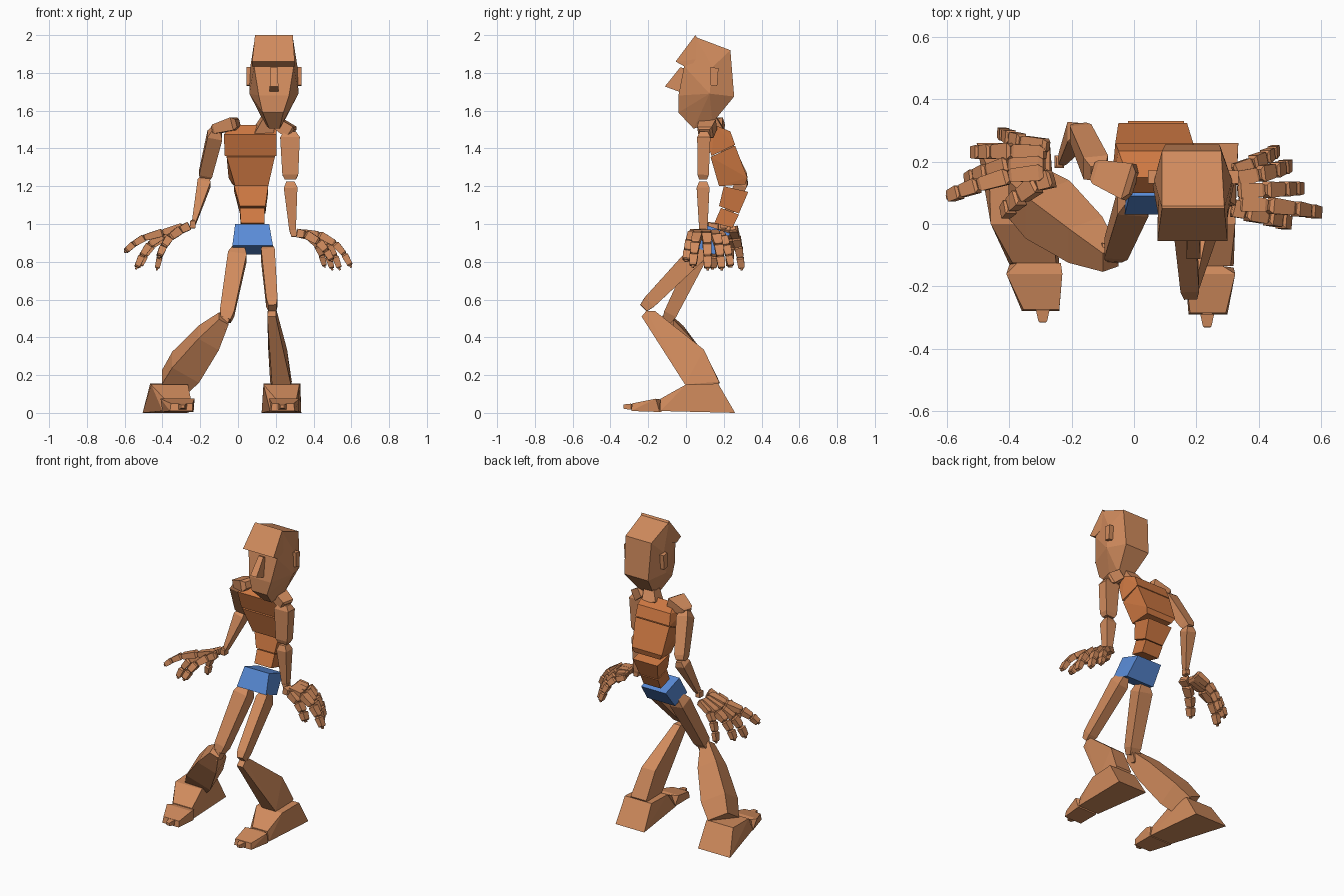
import bpy, bmesh
from mathutils import Vector


def material(name, color):
    m = bpy.data.materials.new(name)
    m.diffuse_color = (*color, 1)
    return m


SKIN = material("skin", (0.64, 0.26, 0.11))
ORANGE = material("orange", (0.62, 0.19, 0.055))
BLUE = material("blue", (0.10, 0.26, 0.68))


def finish(name, bm, mat):
    bmesh.ops.recalc_face_normals(bm, faces=bm.faces)
    me = bpy.data.meshes.new(name)
    bm.to_mesh(me)
    bm.free()
    me.materials.append(mat)
    ob = bpy.data.objects.new(name, me)
    bpy.context.collection.objects.link(ob)
    return ob


def slab(name, rows, mat=SKIN):
    """Convex block from side-profile rows (y, z, x_min, x_max)."""
    bm = bmesh.new()
    for y, z, x0, x1 in rows:
        bm.verts.new((x0, y, z))
        bm.verts.new((x1, y, z))
    res = bmesh.ops.convex_hull(bm, input=bm.verts[:])
    bmesh.ops.delete(bm, geom=[v for v in bm.verts if not v.link_faces], context='VERTS')
    bmesh.ops.dissolve_limit(bm, angle_limit=0.05, verts=bm.verts, edges=bm.edges)
    return finish(name, bm, mat)


def bone(name, p0, p1, stations, ref=(1, 0, 0), mat=SKIN):
    """Four-sided tapered bar; stations are (t, half_width, half_depth)."""
    p0, p1 = Vector(p0), Vector(p1)
    a = (p1 - p0).normalized()
    s = Vector(ref)
    s = (s - a * s.dot(a)).normalized()
    d = a.cross(s)
    bm = bmesh.new()
    rings = []
    for t, w, h in stations:
        c = p0.lerp(p1, t)
        rings.append([bm.verts.new(c + s * w * i + d * h * j)
                      for i, j in ((1, 1), (-1, 1), (-1, -1), (1, -1))])
    for r, q in zip(rings, rings[1:]):
        for i in range(4):
            k = (i + 1) % 4
            bm.faces.new((r[i], r[k], q[k], q[i]))
    bm.faces.new(rings[0])
    bm.faces.new(rings[-1])
    return finish(name, bm, mat)


def taper(w0, d0, w1, d1):
    return [(0, w0 * .6, d0 * .6), (.12, w0, d0), (.9, w1, d1), (1, w1 * .7, d1 * .7)]


# Head, brow, nose, ears and neck
slab("head", [(.05, 1.99, .09, .29), (.235, 1.92, .09, .28), (.255, 1.675, .10, .275),
              (.14, 1.83, .065, .315), (.125, 1.69, .06, .32), (.14, 1.535, .14, .24),
              (.04, 1.505, .165, .22), (-.04, 1.59, .13, .24), (-.04, 1.68, .11, .27),
              (-.01, 1.835, .085, .295)])
slab("brow", [(.05, 2.0, .09, .29), (-.055, 1.86, .075, .30), (-.01, 1.835, .075, .30),
              (.12, 1.88, .08, .30)])
slab("nose", [(-.03, 1.83, .172, .208), (-.112, 1.728, .168, .214), (-.035, 1.70, .168, .214),
              (.0, 1.82, .172, .208)])
for side, x0, x1 in (("right", .045, .09), ("left", .29, .335)):
    slab(side + "_ear", [(.13, 1.83, x0, x1), (.172, 1.825, x0, x1),
                         (.165, 1.73, x0, x1), (.13, 1.735, x0, x1)])
bone("neck", (.13, .16, 1.47), (.17, .12, 1.57), taper(.05, .05, .035, .035))

# Torso blocks curving back and forward along the spine
slab("chest", [(.10, 1.475, -.075, .205), (.15, 1.525, -.02, .205), (.235, 1.49, -.05, .19),
               (.26, 1.42, -.06, .19), (.135, 1.36, -.07, .205)], ORANGE)
slab("ribs", [(.26, 1.415, -.06, .19), (.325, 1.245, -.05, .17), (.315, 1.21, -.03, .16),
              (.175, 1.20, -.015, .16), (.13, 1.355, -.06, .195)], ORANGE)
slab("waist", [(.20, 1.20, -.02, .16), (.33, 1.17, -.02, .16), (.28, 1.055, .01, .145),
               (.175, 1.095, .01, .145)], ORANGE)
slab("abdomen", [(.185, 1.085, .01, .14), (.28, 1.05, .01, .14), (.245, .98, .015, .14),
                 (.15, 1.005, .015, .14)], ORANGE)
slab("pelvis", [(.09, 1.0, -.015, .165), (.03, .885, -.03, .185), (.15, .838, -.025, .18),
                (.235, .95, -.015, .165)], BLUE)

# Arms
bone("right_collar", (0, .13, 1.535), (-.13, .17, 1.50), taper(.035, .06, .025, .04), (0, 0, 1))
bone("right_upper_arm", (-.115, .165, 1.50), (-.178, .305, 1.24), taper(.04, .04, .035, .03))
bone("right_forearm", (-.172, .305, 1.245), (-.235, .20, 1.0), taper(.035, .035, .013, .02))
bone("left_collar", (.21, .12, 1.535), (.29, .10, 1.48), taper(.03, .045, .035, .04), (0, 0, 1))
bone("left_upper_arm", (.275, .095, 1.49), (.277, .09, 1.235), taper(.052, .035, .042, .03))
bone("left_forearm", (.277, .09, 1.225), (.29, .092, .945), taper(.036, .034, .018, .022))


def hand(side, wrist, fingers):
    """Each finger is a bent chain: palm bone, three joints and a small tip."""
    wrist = Vector(wrist)
    bone(side + "_wrist", wrist + Vector((0, 0, .02)), wrist - Vector((0, 0, .025)),
         taper(.015, .02, .015, .02))
    for name, base, tip, size in fingers:
        base, tip = Vector(base), Vector(tip)
        start = wrist.lerp(base, .3)
        start.y = wrist.y + (base.y - wrist.y) * .75
        bend = Vector((base.x + (tip.x - base.x) * .65, (base.y + tip.y) / 2,
                       base.z + (tip.z - base.z) * .2))

        def at(t):
            return base.lerp(bend, t).lerp(bend.lerp(tip, t), t)
        pts = [start] + [at(t) for t in (0, .42, .72, .96, 1.0)]
        for i, (p, q) in enumerate(zip(pts, pts[1:])):
            w = size * (.026, .026, .024, .022, .008)[i]
            label = ("palm", "base", "middle", "end", "tip")[i]
            bone(f"{side}_{name}_{label}", p, q, taper(w, w * .8, w * .85, w * .65), (0, 1, 0))


hand("right", (-.24, .20, 1.0), [
    ("thumb", (-.31, .13, .965), (-.42, .03, .82), 1.1),
    ("index", (-.40, .155, .955), (-.60, .085, .85), 1),
    ("middle", (-.40, .19, .94), (-.54, .14, .76), 1),
    ("ring", (-.39, .235, .93), (-.52, .23, .77), 1),
    ("little", (-.36, .265, .93), (-.43, .295, .755), .9)])
hand("left", (.295, .09, .955), [
    ("thumb", (.36, .04, .945), (.50, .0, .80), 1.1),
    ("index", (.43, .06, .945), (.60, .035, .77), 1),
    ("middle", (.42, .11, .945), (.54, .115, .755), 1),
    ("ring", (.40, .16, .94), (.50, .19, .755), 1),
    ("little", (.38, .195, .93), (.46, .24, .77), .9)])

# Legs
bone("right_thigh", (.005, .09, .875), (-.065, -.10, .49), taper(.05, .045, .038, .035))
bone("right_knee", (-.07, -.09, .51), (-.095, -.10, .44), taper(.03, .03, .03, .03))
bone("right_shin", (-.075, -.115, .50), (-.345, .10, .155),
     [(0, .03, .035), (.3, .065, .065), (.75, .085, .08), (1, .07, .07)])
bone("left_thigh", (.155, .09, .875), (.182, -.225, .555), taper(.036, .05, .03, .035))
slab("left_shin", [(-.235, .51, .155, .20), (-.21, .54, .16, .20), (-.165, .54, .155, .205),
                   (.095, .335, .16, .26), (.175, .165, .17, .285), (.165, .145, .175, .28),
                   (-.005, .15, .18, .28)])

# Feet with toe blocks and small tips
slab("right_foot", [(.0, .15, -.46, -.265), (.17, .155, -.465, -.27), (.26, 0, -.505, -.27),
                    (-.125, .075, -.39, -.25), (-.13, .01, -.40, -.24)])
slab("right_toes", [(-.125, .07, -.375, -.235), (-.16, .075, -.41, -.23), (-.13, .005, -.40, -.235),
                    (-.275, .05, -.355, -.24), (-.28, .01, -.36, -.24)])
slab("left_foot", [(.0, .15, .135, .325), (.17, .155, .135, .33), (.26, 0, .125, .335),
                   (-.135, .075, .20, .31), (-.135, .01, .17, .32)])
slab("left_toes", [(-.135, .07, .23, .285), (-.16, .075, .165, .325), (-.14, .005, .18, .32),
                   (-.285, .05, .18, .295), (-.29, .01, .175, .30)])
for side, x, y in (("right", -.293, -.27), ("left", .235, -.285)):
    bone(side + "_toe_tip", (x, y, .033), (x, y - .047, .033), taper(.022, .016, .014, .012))
